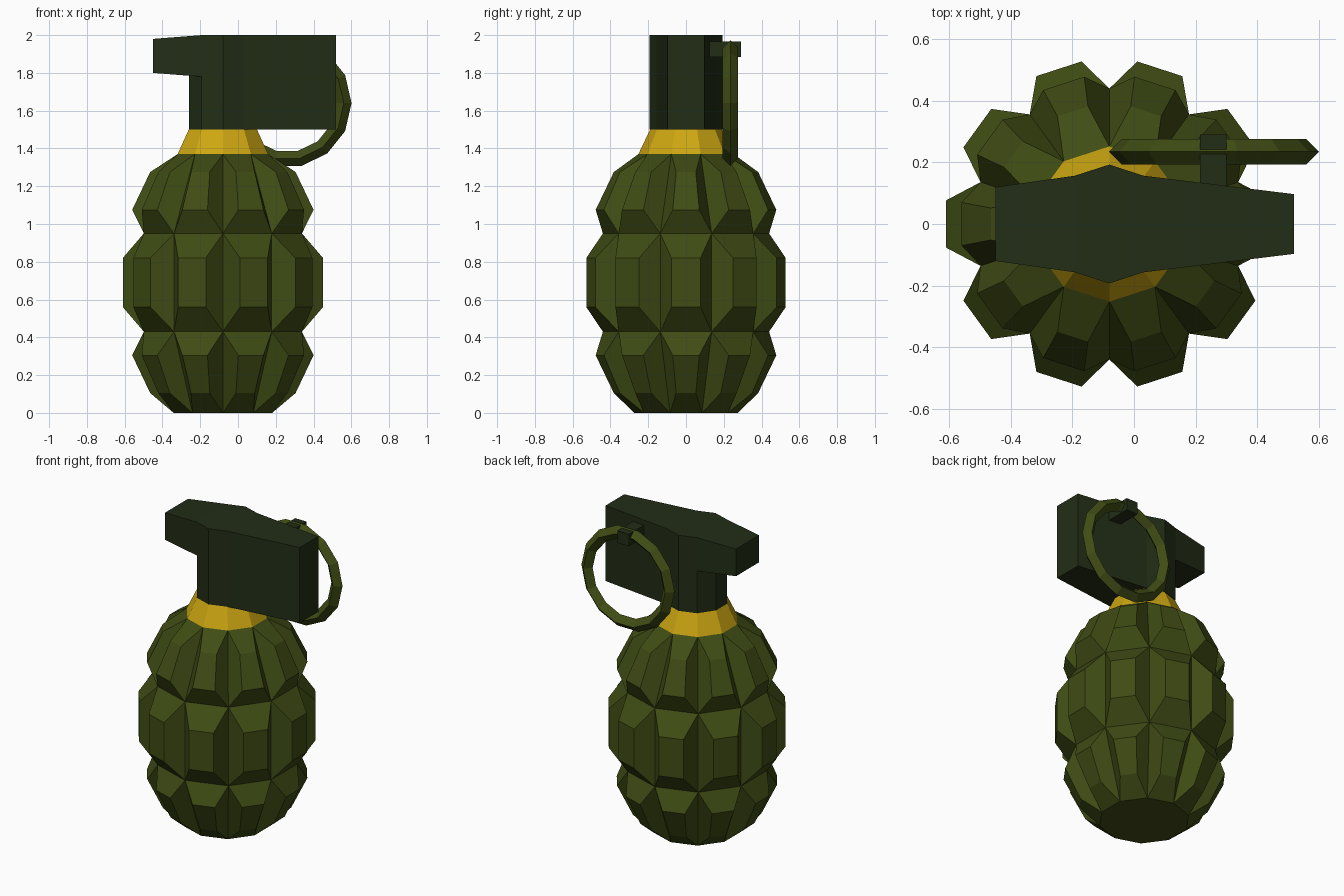
import bpy, bmesh
from math import radians, cos, sin

if "Cube" in bpy.data.objects:
    bpy.data.objects.remove(bpy.data.objects["Cube"])

SIDES = 10
CX = -0.08  # axis of the body


def material(name, rgb):
    m = bpy.data.materials.new(name)
    m.diffuse_color = (*rgb, 1)
    m.use_nodes = True
    m.node_tree.nodes["Principled BSDF"].inputs["Base Color"].default_value = m.diffuse_color
    return m


GREEN = material("olive_green", (0.050, 0.072, 0.007))
DARK = material("dark_green", (0.016, 0.027, 0.008))
YELLOW = material("yellow", (0.62, 0.39, 0.006))


def make(name, verts, faces, mat):
    me = bpy.data.meshes.new(name)
    me.from_pydata(verts, [], faces)
    bm = bmesh.new()
    bm.from_mesh(me)
    bmesh.ops.recalc_face_normals(bm, faces=bm.faces)
    bm.to_mesh(me)
    bm.free()
    me.materials.append(mat)
    ob = bpy.data.objects.new(name, me)
    bpy.context.collection.objects.link(ob)
    return ob


def ring(r, z):
    return [(CX + r * cos(radians(18 + 36 * i)), r * sin(radians(18 + 36 * i)), z)
            for i in range(SIDES)]


# Body: stacked decagon rings, each cell raised into a bevelled block
rings = [(0.274, 0.0), (0.44, 0.43), (0.44, 0.95), (0.252, 1.37)]
# raised panel per row: (distance, half width, z) at bottom and top
panels = [((0.385, 0.052, 0.105), (0.48, 0.07, 0.305)),
          ((0.53, 0.077, 0.56), (0.53, 0.077, 0.82)),
          ((0.48, 0.07, 1.075), (0.385, 0.052, 1.275))]
verts = [v for r, z in rings for v in ring(r, z)]
faces = [list(range(SIDES)), list(range(3 * SIDES, 4 * SIDES))]
for row, (low, high) in enumerate(panels):
    for i in range(SIDES):
        j = (i + 1) % SIDES
        a = radians(36 * (i + 1))
        outer = [row * SIDES + i, row * SIDES + j,
                 (row + 1) * SIDES + j, (row + 1) * SIDES + i]
        n = len(verts)
        for (d, w, z), s in ((low, -1), (low, 1), (high, 1), (high, -1)):
            verts.append((CX + d * cos(a) - s * w * sin(a),
                          d * sin(a) + s * w * cos(a), z))
        faces.append([n, n + 1, n + 2, n + 3])
        for k in range(4):
            m = (k + 1) % 4
            faces.append([outer[k], outer[m], n + m, n + k])
make("body", verts, faces, GREEN)

# Neck collar
verts = ring(0.252, 1.37) + ring(0.19, 1.50)
faces = [[i, (i + 1) % SIDES, SIDES + (i + 1) % SIDES, SIDES + i] for i in range(SIDES)]
faces += [list(range(SIDES)), list(range(SIDES, 2 * SIDES))]
make("neck_collar", verts, faces, YELLOW)

# Lever head: half outline points mirrored across y
half = {
    "A0": (-0.26, 0.06, 1.5), "A1": (-0.26, 0.06, 1.785),
    "B0": (-0.192, 0.157, 1.5), "B1": (-0.192, 0.157, 1.78), "B2": (-0.192, 0.157, 2.0),
    "C0": (-0.08, 0.193, 1.5), "C2": (-0.08, 0.193, 2.0),
    "D0": (0.03, 0.157, 1.5), "D2": (0.03, 0.157, 2.0),
    "E0": (0.52, 0.097, 1.5), "E2": (0.52, 0.097, 2.0),
    "F1": (-0.45, 0.12, 1.80), "F2": (-0.45, 0.12, 1.98),
}
keys = list(half)
count = len(keys)
verts = list(half.values()) + [(x, -y, z) for x, y, z in half.values()]
sides = ["A0 B0 B1 A1", "B0 C0 C2 B2 B1", "C0 D0 D2 C2", "D0 E0 E2 D2", "F1 B1 B2 F2"]
across = ["A0 A1", "E0 E2", "F1 F2", "A0 B0 C0 D0 E0", "B2 C2 D2 E2", "F2 B2", "F1 B1 A1"]
faces = []
for s in sides:
    ids = [keys.index(k) for k in s.split()]
    faces += [ids, [i + count for i in ids]]
for s in across:
    ids = [keys.index(k) for k in s.split()]
    faces.append(ids + [i + count for i in reversed(ids)])
make("lever_head", verts, faces, DARK)

# Pin bar that carries the ring
x0, x1, y0, y1, z0, z1 = 0.215, 0.30, 0.11, 0.29, 1.885, 1.965
verts = [(x, y, z) for x in (x0, x1) for y in (y0, y1) for z in (z0, z1)]
make("pin_bar", verts, [[0, 1, 3, 2], [4, 5, 7, 6], [0, 1, 5, 4],
                        [2, 3, 7, 6], [0, 2, 6, 4], [1, 3, 7, 5]], DARK)

# Pull ring with a diamond cross-section
bpy.ops.mesh.primitive_torus_add(major_segments=14, minor_segments=4,
                                 major_radius=0.30, minor_radius=0.041,
                                 location=(0.26, 0.235, 1.64),
                                 rotation=(radians(90), 0, 0))
pull = bpy.context.object
pull.name = "pull_ring"
pull.data.materials.append(GREEN)
for p in pull.data.polygons:
    p.use_smooth = False
